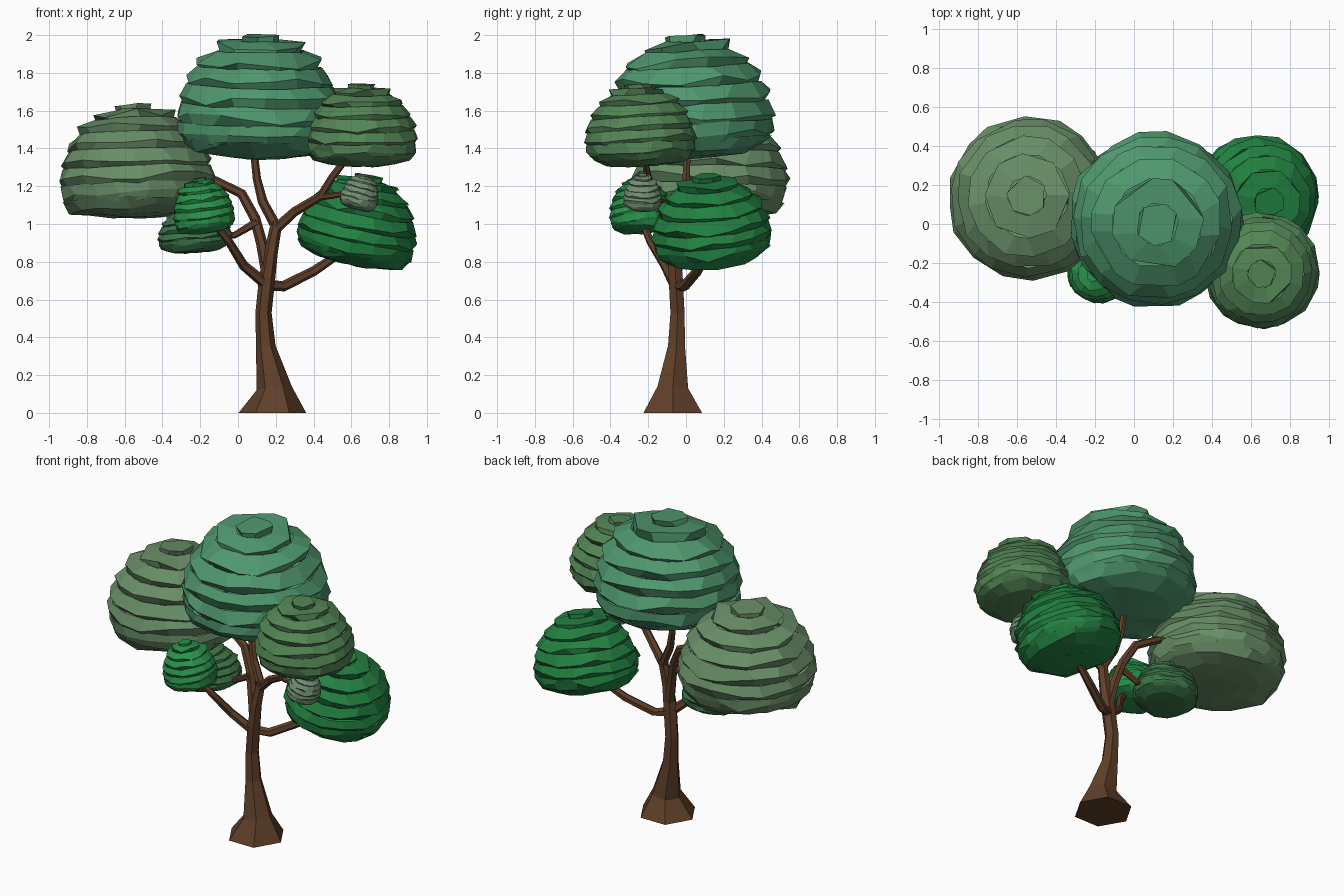
import bpy, random
from math import sin, cos, pi, radians
from mathutils import Vector

if "Cube" in bpy.data.objects:
    bpy.data.objects.remove(bpy.data.objects["Cube"])

random.seed(4)


def material(name, rgb):
    m = bpy.data.materials.new(name)
    m.diffuse_color = (*rgb, 1)
    m.use_nodes = True
    m.node_tree.nodes["Principled BSDF"].inputs["Base Color"].default_value = m.diffuse_color
    return m


def add_object(name, verts, faces, mat):
    me = bpy.data.meshes.new(name)
    me.from_pydata(verts, [], faces)
    me.materials.append(mat)
    ob = bpy.data.objects.new(name, me)
    bpy.context.collection.objects.link(ob)
    return ob


def bridge(a, b, n):
    """Quads from upper ring a to lower ring b, facing outward."""
    return [(a + i, b + i, b + (i + 1) % n, a + (i + 1) % n) for i in range(n)]


def limb(name, points, mat, sides=6):
    """Tapered faceted tube; points are (x, y, z, radius)."""
    pts = [Vector(p[:3]) for p in points]
    verts, faces = [], []
    for k, p in enumerate(pts):
        t = (pts[min(k + 1, len(pts) - 1)] - pts[max(k - 1, 0)]).normalized()
        if p.z == 0:
            t = Vector((0, 0, 1))
        u = Vector((0, 1, 0))
        u = (u - t * u.dot(t)).normalized()
        v = u.cross(t)
        for i in range(sides):
            a = 2 * pi * i / sides
            verts.append(p + (v * cos(a) + u * sin(a)) * points[k][3])
    for k in range(len(pts) - 1):
        faces += bridge((k + 1) * sides, k * sides, sides)
    faces.append(tuple(reversed(range(sides))))
    faces.append(tuple(range((len(pts) - 1) * sides, len(pts) * sides)))
    return add_object(name, verts, faces, mat)


# Lip profile of a leaf clump: (height 0..1, radius 0..1), top to bottom
LIPS = [(1, .25), (.92, .53), (.79, .745), (.64, .885), (.48, .965),
        (.33, 1), (.19, .975), (.07, .86)]


def clump(name, center, radius, height, tilt, rgb):
    """Dome of overlapping jagged skirts, each lip tucking in underneath."""
    verts, faces = [], []

    def ring(h, r, n, phase, jit):
        start = len(verts)
        for i in range(n):
            a = phase + 2 * pi * (i + random.uniform(-.25, .25)) / n
            q = radius * r * (1 + random.uniform(-jit, jit) * .5)
            z = height * (h - .5 + random.uniform(-jit, jit) * .9)
            verts.append((q * cos(a), q * sin(a), z))
        return start

    for k, (h, r) in enumerate(LIPS):
        n = max(6, round(16 * r))
        ph = random.uniform(0, 6)
        if k == 0:
            lip = ring(h, r, n, ph, .01)
            faces.append(tuple(range(lip, lip + n)))
        else:
            ph_h, ph_r = LIPS[k - 1]
            top = ring(ph_h - .045, ph_r * .975, n, ph, .01)
            lip = ring(h, r, n, ph, .045)
            faces += bridge(top, lip, n)
        last = k == len(LIPS) - 1
        inner = ring(.015 if last else h - .065, r * (.72 if last else .935), n, ph, .015)
        faces += bridge(lip, inner, n)
        if last:
            # shallow rounded underside
            low = ring(-.01, r * .35, n, ph, .01)
            faces += bridge(inner, low, n)
            faces.append(tuple(reversed(range(low, low + n))))
    ob = add_object(name, verts, faces, material(name + "_green", rgb))
    ob.location = center
    ob.rotation_euler = [radians(t) for t in tilt]
    return ob


# Trunk and branches
bark = material("bark", (.115, .05, .022))
limb("trunk", [(.182, -.07, 0, .179), (.192, -.07, .13, .094), (.147, -.05, .35, .052),
               (.135, -.045, .53, .043), (.155, -.055, .72, .043), (.175, -.06, .85, .036),
               (.205, -.05, 1.01, .03)], bark)
limb("top_branch", [(.205, -.05, .98, .028), (.13, -.02, 1.12, .026),
                    (.1, 0, 1.24, .022), (.08, .01, 1.42, .019)], bark)
limb("upper_right_branch", [(.195, -.05, .97, .028), (.3, -.09, 1.065, .025),
                            (.44, -.17, 1.15, .023), (.5, -.2, 1.25, .02),
                            (.6, -.23, 1.38, .017)], bark)
limb("right_twig", [(.42, -.16, 1.14, .018), (.5, -.2, 1.15, .016), (.63, -.23, 1.17, .013)], bark)
limb("upper_left_branch", [(.155, -.05, .75, .034), (.125, -.03, .9, .03),
                           (.09, 0, 1.03, .028), (.02, .04, 1.16, .026),
                           (-.12, .08, 1.23, .023), (-.35, .12, 1.27, .018)], bark)
limb("left_twig", [(.1, -.02, 1.01, .022), (-.02, 0, .94, .018), (-.16, .02, .95, .015)], bark)
limb("lower_left_branch", [(.15, -.06, .68, .03), (.03, -.11, .78, .026),
                           (-.05, -.19, .91, .022), (-.15, -.24, 1.03, .017)], bark)
limb("lower_right_branch", [(.14, -.05, .68, .03), (.24, -.01, .67, .028),
                            (.4, .06, .75, .026), (.52, .1, .83, .022), (.62, .13, .97, .017)], bark)

# Leaf clumps: center, radius, height, tilt, colour
clump("top_clump", (.115, .015, 1.677), .45, .64, (3, 1, 0), (.078, .31, .155))
clump("left_clump", (-.54, .135, 1.337), .418, .59, (-2, -2, 0), (.14, .27, .135))
clump("upper_right_clump", (.655, -.245, 1.525), .298, .43, (3, 0, 0), (.085, .235, .09))
clump("lower_right_clump", (.647, .13, 1.025), .322, .47, (5, 12, 0), (.016, .22, .053))
clump("front_small_clump", (-.187, -.245, 1.1), .166, .29, (5, -8, 0), (.022, .29, .07))
clump("lower_left_clump", (-.23, .025, .975), .2, .25, (0, -5, 0), (.045, .18, .065))
clump("right_small_clump", (.65, -.23, 1.17), .104, .19, (0, 15, 0), (.17, .28, .17))
